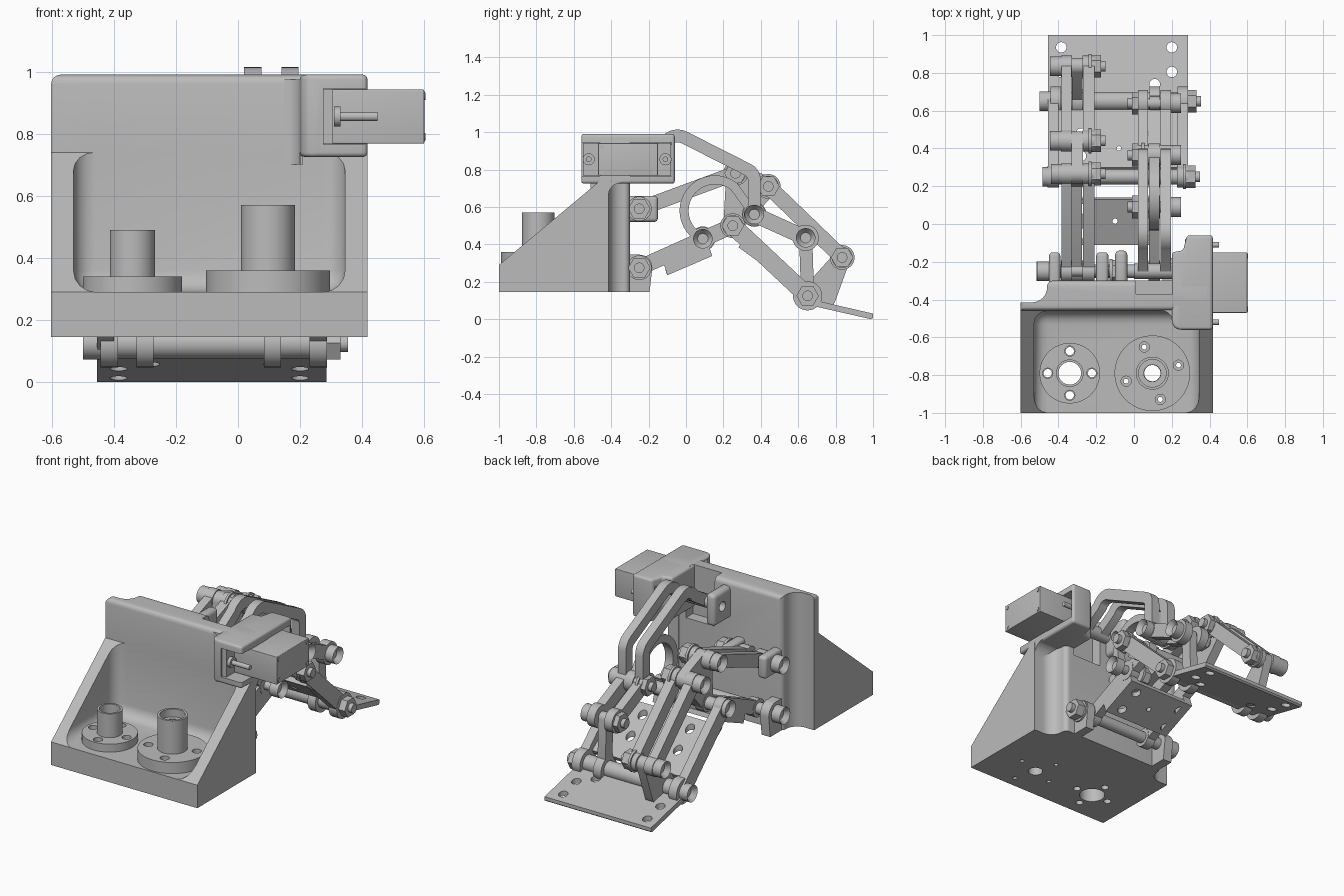
import bpy, bmesh
from math import pi, cos, sin, radians
from mathutils import Vector, Matrix

cube = bpy.data.objects.get("Cube")
if cube:
    bpy.data.objects.remove(cube)

grey = bpy.data.materials.new("machined_grey")
grey.use_nodes = True
grey.diffuse_color = (0.5, 0.5, 0.5, 1)
grey.node_tree.nodes["Principled BSDF"].inputs["Base Color"].default_value = (0.5, 0.5, 0.5, 1)


def finish(me):
    me.materials.clear()
    me.materials.append(grey)
    me.polygons.foreach_set("use_smooth", [True] * len(me.polygons))
    me.set_sharp_from_angle(angle=radians(35))
    me.update()


def add(name, bm):
    bmesh.ops.recalc_face_normals(bm, faces=bm.faces)
    me = bpy.data.meshes.new(name)
    bm.to_mesh(me)
    bm.free()
    finish(me)
    ob = bpy.data.objects.new(name, me)
    bpy.context.collection.objects.link(ob)
    return ob


def bevel(bm, edges, width):
    bmesh.ops.bevel(bm, geom=list(edges), offset=width, segments=4,
                    profile=0.5, affect='EDGES', clamp_overlap=True)


def prism_bm(pts, lo, hi, axis='x'):
    place = (lambda p, t: (t, p[0], p[1])) if axis == 'x' else (lambda p, t: (p[0], p[1], t))
    bm = bmesh.new()
    a = [bm.verts.new(place(p, lo)) for p in pts]
    b = [bm.verts.new(place(p, hi)) for p in pts]
    bm.faces.new(a)
    bm.faces.new(b)
    for i in range(len(a)):
        j = (i + 1) % len(a)
        bm.faces.new((a[i], a[j], b[j], b[i]))
    bmesh.ops.recalc_face_normals(bm, faces=bm.faces)
    return bm


def prism(name, pts, lo, hi, axis='x', round_by=0):
    bm = prism_bm(pts, lo, hi, axis)
    if round_by:
        bevel(bm, bm.edges, round_by)
    return add(name, bm)


def box(name, x, y, z, round_by=0):
    return prism(name, [(y[0], z[0]), (y[1], z[0]), (y[1], z[1]), (y[0], z[1])], x[0], x[1], 'x', round_by)


def arc(c, r, a0, a1, n=9):
    angles = [radians(a0 + (a1 - a0) * k / (n - 1)) for k in range(n)]
    return [(c[0] + r * cos(a), c[1] + r * sin(a)) for a in angles]


def cyl(name, c, r, lo, hi, axis='x', n=32):
    return prism(name, arc(c, r, 0, 360, n + 1)[:-1], lo, hi, axis)


def cut(ob, cutters):
    for c in cutters:
        m = ob.modifiers.new("cut", 'BOOLEAN')
        m.operation, m.solver, m.object = 'DIFFERENCE', 'EXACT', c
    bpy.context.view_layer.update()
    dg = bpy.context.evaluated_depsgraph_get()
    me = bpy.data.meshes.new_from_object(ob.evaluated_get(dg))
    ob.modifiers.clear()
    ob.data = me
    finish(me)
    for c in cutters:
        bpy.data.objects.remove(c)


def strip(pts, r):
    # outline of a constant-width bar with round ends
    pts = [Vector(p) for p in pts]
    norms = [Vector((a.y - b.y, b.x - a.x)).normalized() for a, b in zip(pts, pts[1:])]
    offs = [norms[0] * r]
    for n1, n2 in zip(norms, norms[1:]):
        n = (n1 + n2).normalized()
        offs.append(n * r / n.dot(n1))
    offs.append(norms[-1] * r)

    def cap(p, n):
        return [p + Matrix.Rotation(-pi * k / 10, 2) @ n for k in range(1, 10)]
    return ([p + o for p, o in zip(pts, offs)] + cap(pts[-1], offs[-1])
            + [p - o for p, o in zip(pts[::-1], offs[::-1])] + cap(pts[0], -offs[0]))


def bar(name, pts, spans, r=0.042, bosses=(), boss_r=0.056):
    for i, (lo, hi) in enumerate(spans):
        prism(f"{name}_{i + 1}", strip(pts, r), lo, hi)
        for p in bosses:
            cyl(name + "_boss", p, boss_r, lo - 0.002, hi + 0.002)


def hull(name, pts, lo, hi, r):
    bm = bmesh.new()
    for p in pts:
        for q in arc(p, r, 0, 360, 33)[:-1]:
            for x in (lo, hi):
                bm.verts.new((x, q[0], q[1]))
    res = bmesh.ops.convex_hull(bm, input=bm.verts)
    inner = {v for v in res["geom_interior"] if isinstance(v, bmesh.types.BMVert)}
    bmesh.ops.delete(bm, geom=list(inner), context='VERTS')
    bmesh.ops.dissolve_limit(bm, angle_limit=0.01, verts=bm.verts, edges=bm.edges)
    add(name, bm)


def bolt(name, c, head, tail):
    # socket head at one end, hex nut at the other
    s = 1 if tail > head else -1
    bm = prism_bm(arc(c, 0.052, 0, 360, 33)[:-1], head, head + 0.06 * s)
    end = min(bm.faces, key=lambda f: s * f.calc_center_median().x)
    bmesh.ops.inset_individual(bm, faces=[end], thickness=0.024, depth=0)
    bmesh.ops.translate(bm, verts=end.verts, vec=(0.03 * s, 0, 0))
    add(name + "_head", bm)
    cyl(name + "_shaft", c, 0.028, head + 0.05 * s, tail)
    cyl(name + "_nut", c, 0.06, tail - 0.075 * s, tail - 0.025 * s, n=6)
    cyl(name + "_washer", c, 0.066, tail - 0.09 * s, tail - 0.075 * s)


# Housing: sloped gussets, floor and back wall with scooped rear corners
bm = prism_bm([(-1, .145), (-1, .29), (-.46, .74), (-.46, .99), (-.30, .99), (-.30, .145)], -.602, .417)
bevel(bm, [e for e in bm.edges if all(v.co.z > .98 for v in e.verts)], .03)
housing = add("housing", bm)
# centre, flange radius and top, tube radius and top, bores, screw circle, screw hole, turn
flanges = [((-.34, -.79), .16, .34, .073, .49, .06, .075, .117, .022, 0),
           ((.097, -.79), .20, .36, .087, .57, .045, .043, .145, .013, 17)]
corner = [(-1, .3), (-1, -.415)] + arc((-.54, -.335), .08, -90, 0) + arc((-.43, -.33), .03, 180, 90) + [(-.43, .3)]
mirrored = [(-.185 - x, y) for x, y in corner]
cutters = [box("tray_cut", (-.53, .345), (-1.5, -.46), (.29, 1.5), .07),
           prism("left_corner_cut", corner, -.3, 1.5, 'z'),
           prism("right_corner_cut", mirrored, -.3, .74, 'z'),
           box("arm_cut", (.01, .21), (-.37, 0), (.68, 1.5))]
for c, r, top, tr, ttop, hole, floor_hole, d, screw, turn in flanges:
    cutters.append(cyl("bore", c, floor_hole, 0, .31, 'z'))
    cutters += [cyl("screw_hole", p, screw, 0, .5, 'z', 20) for p in arc(c, d, turn, turn + 270, 4)]
cut(housing, cutters)

# Flanged bushings on the floor
for c, r, top, tr, ttop, hole, floor_hole, d, screw, turn in flanges:
    disc = cyl("bushing_flange", c, r, .288, top, 'z', 64)
    cut(disc, [cyl("bore", c, hole, 0, 1, 'z')]
        + [cyl("screw_hole", p, .027, 0, .5, 'z', 20) for p in arc(c, d, turn, turn + 270, 4)])
    tube = cyl("bushing_tube", c, tr, top - .01, ttop, 'z', 48)
    cut(tube, [cyl("bore", c, hole, 0, 1, 'z'), cyl("counterbore", c, tr - .014, ttop - .05, 1, 'z')])

# Servo bracket, blended into the wall, and servo
bracket = prism("servo_bracket", [(.2, -.52), (.212, -.548), (.24, -.56), (.417, -.56), (.417, -.06),
                                  (.28, -.06), (.26, -.14), (.2, -.15)], .725, .99, 'z', .015)
cut(bracket, [box("servo_pocket", (.275, .6), (-.7, -.078), (.765, .945))])
prism("bracket_fillet", arc((.15, -.51), .05, 90, 0) + [(.21, -.51), (.21, -.45), (.15, -.45)], .70, .975, 'z')
prism("bracket_underside", [(-.43, .74), (-.43, .66)] + arc((-.345, .66), .07, 180, 90) + [(-.345, .74)], .27, .416)
box("servo_body", (.27, .60), (-.47, -.15), (.768, .942), .004)
box("servo_flange", (.27, .305), (-.55, -.08), (.768, .942))
for y in (-.52, -.11):
    cyl("servo_screw_head", (y, .855), .032, .31, .33)
    cyl("servo_screw", (y, .855), .015, .32, .45, n=16)
for y in (-.45, -.17):
    for z in (.79, .92):
        cyl("servo_corner_screw", (y, z), .012, .59, .604, n=16)

# Linkage joints as (y, z)
A, B, C, D = (-.25, .59), (-.25, .275), (.09, .43), (.25, .50)
E, F, G, H = (.265, .78), (.44, .71), (.365, .56), (.64, .435)
I, J, K = (.65, .125), (.835, .33), (-.25, .855)

# Hinge lugs on the back wall
for x in ((-.45, -.39), (-.20, -.135)):
    box("upper_lug", x, (-.34, -.15), (.52, .66), .02)
for x in ((-.45, -.39), (.15, .205)):
    prism("lower_lug", [(-.36, .145), (-.195, .145)] + arc((-.25, .275), .07, 0, 90) + [(-.36, .345)], *x)
cyl("lower_hinge_rod", B, .036, -.40, .16)
horn_lug = box("horn_lug", (-.10, -.035), (-.34, -.14), (.76, .96), .025)
cut(horn_lug, [cyl("lug_hole", (-.22, .865), .03, -.3, .2)])
cyl("horn_shaft", K, .04, .0, .24)

# Bars of the linkage
left_pair = ((-.385, -.33), (-.27, -.21))
right_pair = ((.02, .075), (.14, .195))
proximal_pair = ((-.33, -.275), (.08, .135))
bar("upper_link", [A, E], left_pair, .04, (A, E))
bar("proximal_link", [B, D], proximal_pair, .042, (B, D))
for lo, hi in proximal_pair:
    prism("proximal_tab", [(-.10, .235), (.14, .338), (.12, .40), (-.12, .30)], lo, hi)
bar("front_link", [F, J], left_pair, .042, (F, J))
hull("rocker", [D, E, F], -.33, -.27, .05)
bar("middle_side", [D, I], ((-.455, -.40), (.23, .285)), .048, (D,))
bend = arc((-.045, .90), .08, 150, 62, 8) + arc((.305, .745), .06, 62, 0, 5)
bar("drive_arm", [K] + bend + [G], right_pair, .034, (G,))
bar("drive_link", [G, H], right_pair, .042, (G,))
bar("curved_link", arc((.155, .58), .165, 247, 52, 26) + [G], (proximal_pair[1],), .024, (C, G), .062)
bar("distal_lug", [H, I], ((.083, .138),), .035)
hull("distal_plate", [I, J, (.755, .11)], -.327, -.272, .045)
for lo, hi in ((-.443, -.387), (-.327, -.272), (.083, .138), (.23, .287)):
    cyl("fingertip_knuckle", I, .078, lo, hi)
for lo, hi in right_pair:
    cyl("drive_knuckle", H, .07, lo, hi)

# Finger pads
hole_xs = (-.28, .05)
pad = prism("proximal_pad", [(-.10, .235), (.14, .338), (.13, .365), (-.11, .262)], -.33, .10)
cut(pad, [cyl("pad_hole", (x, y), .027, 0, 1, 'z', 20) for x in hole_xs for y in (-.05, .08)]
    + [cyl("pad_hole", (-.1, .015), .014, 0, 1, 'z', 16)])
pad = prism("middle_pad", [(.28, .385), (.59, .16), (.605, .185), (.30, .408)], -.45, .28)
cut(pad, [cyl("pad_hole", (x, y), .027, 0, 1, 'z', 20) for x in hole_xs for y in (.36, .48)]
    + [cyl("pad_hole", (-.08, .40), .012, 0, 1, 'z', 16)])
tip = prism("fingertip_plate", [(.66, .075), (.99, 0), (1, .008), (1, .03), (.66, .108)], -.455, .285)
cut(tip, [cyl("tip_hole", p, .028, -.5, 1, 'z', 20)
          for p in ((-.385, .935), (.2, .935), (-.385, .805), (.2, .805), (.11, .74), (-.28, .74))])
cyl("fingertip_rod", I, .05, -.40, .23)

# Sleeves and bolts
cyl("middle_rod", D, .04, -.40, .23)
for name, c, head, tail in (("upper_hinge", A, -.51, -.04), ("lower_hinge", B, -.515, .29),
                            ("ring_bolt", C, .25, -.035), ("knuckle_bolt", D, -.485, .35),
                            ("rocker_bolt", E, -.44, -.15), ("front_bolt", F, -.445, -.15),
                            ("drive_bolt", G, .25, -.035), ("drive_end_bolt", H, .25, -.035),
                            ("fingertip_bolt", I, -.50, .355), ("distal_bolt", J, -.445, -.15)):
    bolt(name, c, head, tail)
